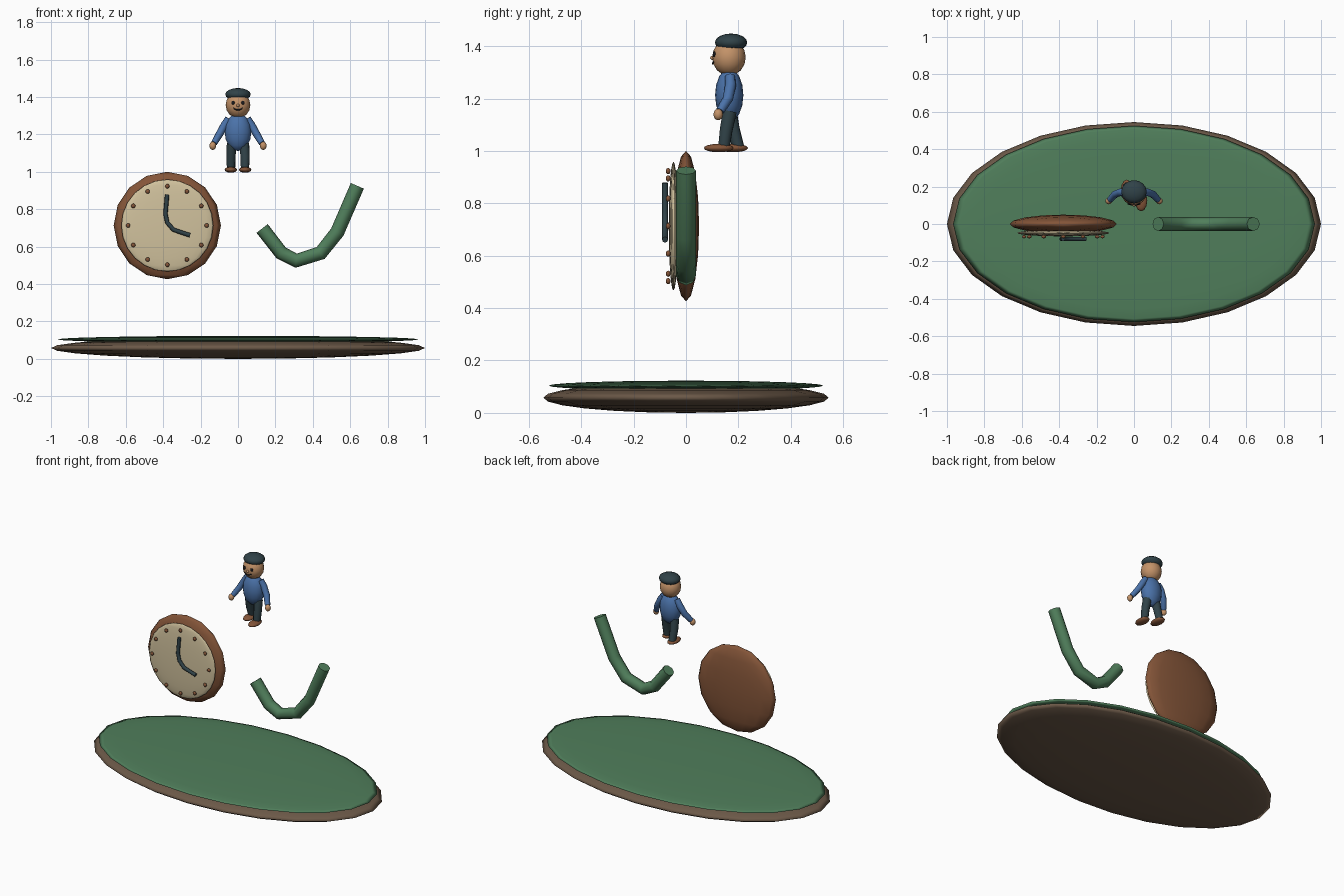
import bpy
import math

if "Cube" in bpy.data.objects:
    bpy.data.objects.remove(bpy.data.objects["Cube"])


def paint(obj, name, rgb):
    mat = bpy.data.materials.get(name) or bpy.data.materials.new(name)
    mat.diffuse_color = (*rgb, 1)
    mat.use_nodes = True
    mat.node_tree.nodes["Principled BSDF"].inputs["Base Color"].default_value = mat.diffuse_color
    obj.data.materials.append(mat)


GREEN = ("green", (0.08, 0.21, 0.105))
EARTH = ("earth", (0.15, 0.10, 0.065))
WOOD = ("wood", (0.23, 0.09, 0.04))
CREAM = ("cream", (0.64, 0.54, 0.34))
DARK = ("dark", (0.03, 0.055, 0.065))
BLUE = ("blue", (0.07, 0.17, 0.40))
SKIN = ("skin", (0.55, 0.29, 0.14))
BLACK = ("black", (0.01, 0.01, 0.012))


def ball(name, loc, size, color, segs=16, rings=8):
    """Smooth ellipsoid with half sizes."""
    bpy.ops.mesh.primitive_uv_sphere_add(segments=segs, ring_count=rings, radius=1, location=loc)
    obj = bpy.context.object
    obj.name = name
    obj.scale = size
    bpy.ops.object.transform_apply(location=False, rotation=False, scale=True)
    bpy.ops.object.shade_smooth()
    paint(obj, *color)
    return obj


def tube(name, points, radius, color, radii=None):
    """Eight-sided capped tube along a path."""
    curve = bpy.data.curves.new(name, 'CURVE')
    curve.dimensions = '3D'
    curve.bevel_depth = radius
    curve.bevel_resolution = 2
    curve.use_fill_caps = True
    spline = curve.splines.new('POLY')
    spline.points.add(len(points) - 1)
    for i, p in enumerate(points):
        spline.points[i].co = (*p, 1)
        spline.points[i].radius = radii[i] if radii else 1
    obj = bpy.data.objects.new(name, curve)
    bpy.context.collection.objects.link(obj)
    bpy.ops.object.select_all(action='DESELECT')
    obj.select_set(True)
    bpy.context.view_layer.objects.active = obj
    bpy.ops.object.convert(target='MESH')
    obj = bpy.context.object
    obj.name = name
    bpy.ops.object.shade_smooth_by_angle(angle=math.radians(50))
    obj.data.materials.clear()
    paint(obj, *color)
    return obj


# Ground island
ball("island_base", (0, 0, 0.058), (1.0, 0.545, 0.058), EARTH, 24, 12)
ball("island_grass", (0, 0, 0.104), (0.967, 0.525, 0.019), GREEN, 24, 12)

# Clock
CX, CZ = -0.378, 0.713
ball("clock_case", (CX, 0, CZ), (0.287, 0.05, 0.287), WOOD)
ball("clock_face", (CX, -0.048, CZ), (0.246, 0.018, 0.246), CREAM, 24, 12)
for i in range(12):
    a = i * math.tau / 12
    ball("hour_dot", (CX + 0.21 * math.sin(a), -0.068, CZ + 0.21 * math.cos(a)),
         (0.012, 0.009, 0.012), WOOD, 10, 6)
tube("clock_hands", [(-0.379, -0.08, 0.878), (-0.388, -0.08, 0.775), (-0.378, -0.08, 0.728),
                     (-0.345, -0.08, 0.69), (-0.257, -0.08, 0.661)], 0.0115, DARK)

# Bent green tube
tube("curved_tube", [(0.129, 0, 0.697), (0.231, 0, 0.566), (0.311, 0, 0.525),
                     (0.442, 0, 0.566), (0.531, 0, 0.678), (0.638, 0, 0.925)], 0.038, GREEN)

# Figure: torso, head and cap
ball("torso", (0, 0.165, 1.213), (0.071, 0.054, 0.102), BLUE)
ball("head", (0, 0.164, 1.357), (0.066, 0.064, 0.07), SKIN)
ball("cap", (0, 0.172, 1.414), (0.068, 0.062, 0.034), DARK)

# Face
ball("nose", (0, 0.101, 1.355), (0.009, 0.009, 0.008), SKIN, 10, 6)
tube("smile", [(-0.024, 0.105, 1.34), (-0.01, 0.101, 1.332), (0.01, 0.101, 1.332),
               (0.024, 0.105, 1.34)], 0.003, BLACK)

# Paired parts, with the right foot stepping forward
for s, step in ((-1, 0.2), (1, 0.145)):
    ball("eye", (s * 0.026, 0.108, 1.369), (0.010, 0.006, 0.011), BLACK, 10, 6)
    tube("arm", [(s * 0.05, 0.168, 1.285), (s * 0.072, 0.17, 1.25), (s * 0.1, 0.16, 1.2),
                 (s * 0.128, 0.13, 1.152)], 0.021, BLUE, (0.9, 1, 0.95, 0.8))
    ball("hand", (s * 0.135, 0.123, 1.139), (0.018, 0.018, 0.022), SKIN, 12, 8)
    tube("leg", [(s * 0.033, 0.167, 1.15), (s * 0.038, (step + 0.162) / 2, 1.08),
                 (s * 0.037, step, 1.015)], 0.026, DARK, (1.1, 1, 0.9))
    ball("shoe", (s * 0.038, step - 0.02, 1.011), (0.033, 0.057, 0.016), WOOD, 12, 8)
